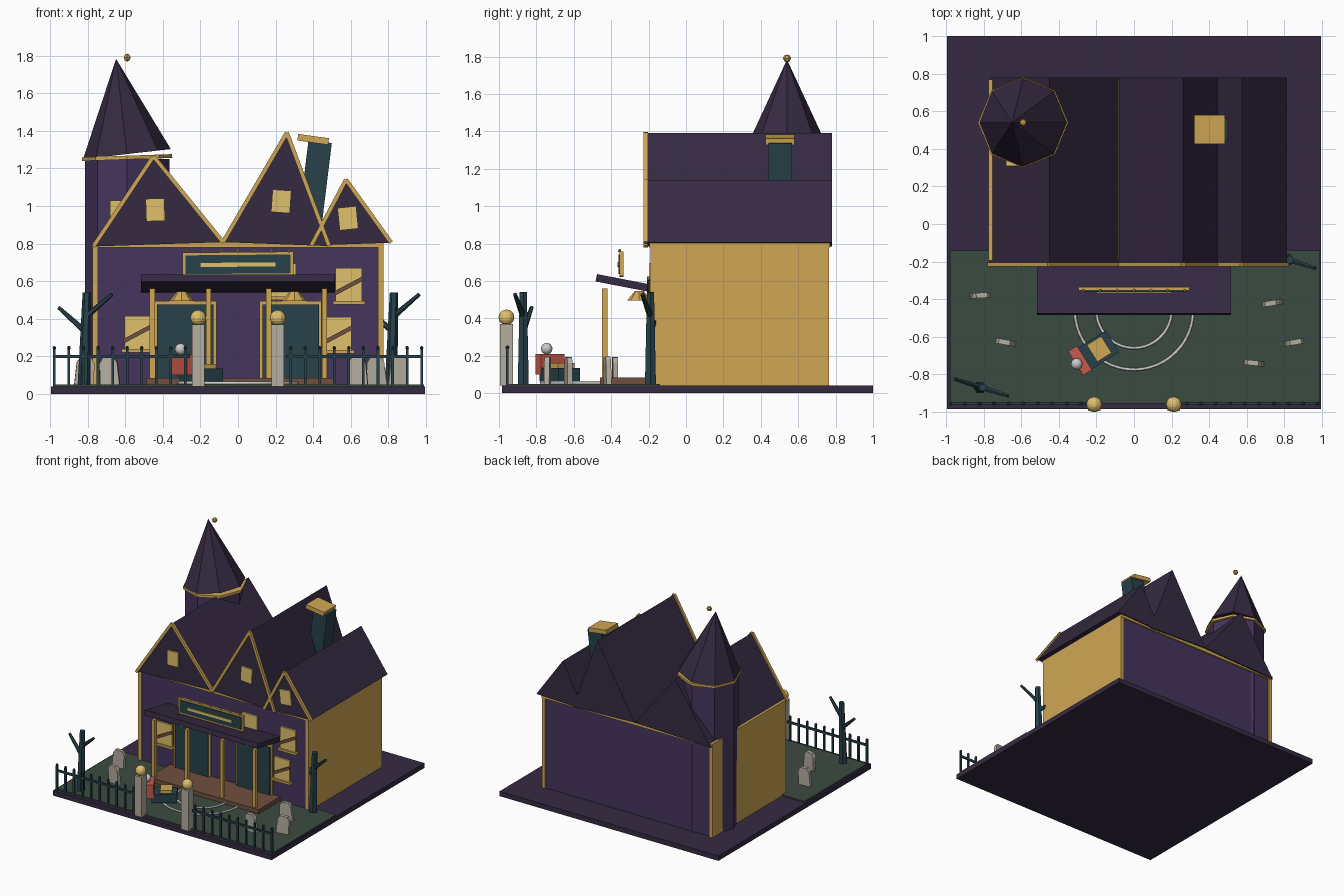
import bpy, bmesh, math
from mathutils import Vector, Matrix

if "Cube" in bpy.data.objects:
    bpy.data.objects.remove(bpy.data.objects["Cube"])


def material(name, rgb):
    m = bpy.data.materials.new(name)
    m.diffuse_color = (*rgb, 1)
    m.use_nodes = True
    m.node_tree.nodes["Principled BSDF"].inputs["Base Color"].default_value = m.diffuse_color
    return m


WALL = material("wall_purple", (0.06, 0.035, 0.11))
ROOF = material("roof_purple", (0.036, 0.023, 0.055))
GOLD = material("gold", (0.63, 0.39, 0.09))
GLOW = material("window_yellow", (0.74, 0.53, 0.15))
TEAL = material("teal", (0.02, 0.055, 0.068))
LAWN = material("lawn_green", (0.044, 0.07, 0.051))
WOOD = material("wood_brown", (0.16, 0.08, 0.05))
CORAL = material("coral", (0.58, 0.10, 0.07))
STONE = material("stone", (0.46, 0.42, 0.35))
WHITE = material("white", (0.75, 0.75, 0.72))


def finish(name, bm, mat, matrix=None):
    bmesh.ops.recalc_face_normals(bm, faces=bm.faces)
    me = bpy.data.meshes.new(name)
    bm.to_mesh(me)
    bm.free()
    me.materials.append(mat)
    ob = bpy.data.objects.new(name, me)
    if matrix is not None:
        ob.matrix_world = matrix
    bpy.context.collection.objects.link(ob)
    return ob


def place(loc, rot):
    r = [math.radians(a) for a in rot]
    return (Matrix.Translation(loc) @ Matrix.Rotation(r[2], 4, 'Z')
            @ Matrix.Rotation(r[1], 4, 'Y') @ Matrix.Rotation(r[0], 4, 'X'))


def box(name, loc, size, mat, rot=(0, 0, 0)):
    bm = bmesh.new()
    bmesh.ops.create_cube(bm, size=1)
    bmesh.ops.scale(bm, vec=size, verts=bm.verts)
    return finish(name, bm, mat, place(loc, rot))


def span(name, lo, hi, mat):
    lo, hi = Vector(lo), Vector(hi)
    return box(name, (lo + hi) / 2, hi - lo, mat)


def cone(name, loc, r1, r2, h, mat, n=8, rot=(0, 0, 0)):
    bm = bmesh.new()
    bmesh.ops.create_cone(bm, cap_ends=True, segments=n, radius1=r1, radius2=r2, depth=h)
    return finish(name, bm, mat, place(loc, rot))


def ball(name, loc, r, mat, u=8, v=6, smooth=False):
    bm = bmesh.new()
    bmesh.ops.create_uvsphere(bm, u_segments=u, v_segments=v, radius=r)
    for f in bm.faces:
        f.smooth = smooth
    return finish(name, bm, mat, Matrix.Translation(loc))


def limb(name, a, b, r1, r2, mat, n=6):
    a, b = Vector(a), Vector(b)
    ob = cone(name, (0, 0, 0), r1, r2, (b - a).length, mat, n)
    ob.matrix_world = Matrix.Translation((a + b) / 2) @ (b - a).to_track_quat('Z', 'Y').to_matrix().to_4x4()
    return ob


def prism(name, pts, y0, y1, mat, matrix=None):
    # x-z profile pushed along y
    bm = bmesh.new()
    f = bm.faces.new([bm.verts.new((x, y0, z)) for x, z in pts])
    g = bmesh.ops.extrude_face_region(bm, geom=[f])['geom']
    bmesh.ops.translate(bm, vec=(0, y1 - y0, 0), verts=[v for v in g if isinstance(v, bmesh.types.BMVert)])
    return finish(name, bm, mat, matrix)


# ground and house body
span("base", (-0.995, -0.985, 0), (0.995, 1.0, 0.04), ROOF)
span("lawn", (-0.98, -0.955, 0.04), (0.99, -0.14, 0.05), LAWN)
span("house_body", (-0.75, -0.18, 0.04), (0.75, 0.755, 0.8), WALL)
for s in (-1, 1):
    box("side_wall", (s * 0.76, 0.287, 0.42), (0.03, 0.955, 0.76), GOLD)
span("eaves_trim", (-0.775, -0.195, 0.78), (0.775, 0.77, 0.81), GOLD)

# crooked gables with rake trim and window
gables = [((-0.77, 0.785), (-0.45, 1.265), (-0.08, 0.808), (-0.44, 0.98), -2),
          ((-0.08, 0.808), (0.26, 1.39), (0.485, 0.787), (0.23, 1.025), 4),
          ((0.39, 0.79), (0.575, 1.14), (0.815, 0.805), (0.585, 0.935), -6)]
for a, b, c, w, tilt in gables:
    prism("gable_roof", (a, b, c), -0.21, 0.78, ROOF)
    for p, q in ((a, b), (b, c)):
        dx, dz = q[0] - p[0], q[1] - p[1]
        box("rake_trim", ((p[0] + q[0]) / 2, -0.215, (p[1] + q[1]) / 2),
            (math.hypot(dx, dz), 0.022, 0.022), GOLD, (0, -math.degrees(math.atan2(dz, dx)), 0))
    box("gable_window", (w[0], -0.212, w[1]), (0.1, 0.02, 0.12), GLOW, (0, tilt, 0))

# turret
cone("turret", (-0.59, 0.54, 0.645), 0.222, 0.225, 1.21, WALL)
cone("turret_ring", (-0.59, 0.54, 1.258), 0.24, 0.24, 0.02, GOLD, 8, (0, -2, 0))
cone("turret_roof", (-0.62, 0.54, 1.53), 0.235, 0, 0.51, ROOF, 8, (0, -6.5, 0))
ball("turret_finial", (-0.59, 0.54, 1.79), 0.021, GOLD, 6, 4)
box("turret_window", (-0.62, 0.335, 0.965), (0.12, 0.05, 0.13), GLOW)

# leaning chimney
box("chimney", (0.405, 0.503, 1.08), (0.125, 0.125, 0.53), TEAL, (0, 7, 0))
box("chimney_cap", (0.4, 0.503, 1.355), (0.165, 0.155, 0.035), GOLD, (0, 8, 0))

# porch
span("porch_floor", (-0.49, -0.46, 0.04), (0.51, -0.18, 0.085), WOOD)
box("porch_roof", (0, -0.33, 0.588), (1.03, 0.305, 0.04), ROOF, (-11, 0, 0))
for x in (-0.457, -0.157, 0.163, 0.46):
    box("porch_post", (x, -0.435, 0.32), (0.028, 0.028, 0.48), GOLD)
for s in (-1, 1):
    box("door_frame", (s * 0.28, -0.185, 0.29), (0.33, 0.02, 0.41), GOLD)
    box("door", (s * 0.28, -0.195, 0.28), (0.3, 0.02, 0.39), TEAL)
    cone("porch_lamp", (s * 0.3, -0.25, 0.52), 0.065, 0.025, 0.05, GOLD, 8)

# sign board above porch
box("sign_frame", (0, -0.345, 0.69), (0.59, 0.02, 0.13), GOLD, (0, -0.5, 0))
box("sign_panel", (0, -0.352, 0.69), (0.56, 0.02, 0.1), TEAL, (0, -0.5, 0))
box("sign_bar", (0, -0.36, 0.688), (0.4, 0.015, 0.022), GLOW, (0, -0.5, 0))
for i in range(7):
    ball("sign_bulb", (-0.27 + i * 0.09, -0.355, 0.762), 0.009, GOLD, 6, 4)

# boarded windows
for x, z, boarded in ((0.59, 0.575, 1), (0.535, 0.315, 1), (-0.535, 0.32, 1), (0.24, 0.6, 0)):
    box("window", (x, -0.185, z), (0.14, 0.02, 0.19), GLOW)
    box("window_sill", (x, -0.19, z - 0.09), (0.17, 0.035, 0.018), GOLD)
    if boarded:
        box("window_board", (x, -0.2, z), (0.17, 0.015, 0.022), WOOD, (0, -28, 0))

# front fence and gate posts
for s in (-1, 1):
    for z in (0.2,):
        box("fence_rail", (s * 0.62, -0.955, z), (0.73, 0.014, 0.016), TEAL)
    for i in range(10):
        x = s * (0.28 + i * 0.0775)
        box("fence_picket", (x, -0.955, 0.14), (0.014, 0.014, 0.2), TEAL)
        ball("picket_tip", (x, -0.955, 0.245), 0.011, TEAL, 6, 4)
    box("gate_post", (s * 0.212, -0.96, 0.205), (0.066, 0.07, 0.33), STONE)
    ball("gate_globe", (s * 0.212, -0.96, 0.405), 0.042, GLOW, 12, 8)

# bare trees
for x, y in ((-0.81, -0.87), (0.825, -0.19)):
    limb("tree_trunk", (x - 0.01, y, 0.04), (x + 0.005, y, 0.54), 0.034, 0.022, TEAL)
    limb("tree_branch_left", (x, y, 0.33), (x - 0.145, y + 0.045, 0.46), 0.017, 0.01, TEAL)
    limb("tree_branch_right", (x, y, 0.41), (x + 0.14, y - 0.045, 0.53), 0.017, 0.01, TEAL)

# gravestones
stone = ((-0.052, 0), (0.052, 0), (0.047, 0.12), (0.03, 0.148), (-0.03, 0.148), (-0.047, 0.12))
for x, y, turn, lean in ((-0.82, -0.38, 3, 4), (-0.68, -0.63, -10, -4), (0.74, -0.42, 9, -5),
                         (0.85, -0.63, 10, 4), (0.64, -0.74, -6, -3)):
    prism("gravestone", stone, -0.014, 0.014, STONE, place((x, y, 0.045), (0, lean, turn)))

# ride rails
for r in (0.2, 0.315):
    cu = bpy.data.curves.new("ride_rail", 'CURVE')
    cu.dimensions = '3D'
    cu.bevel_depth = 0.008
    cu.bevel_resolution = 1
    sp = cu.splines.new('POLY')
    sp.points.add(24)
    for i, p in enumerate(sp.points):
        t = math.pi * (1 + i / 24)
        p.co = (r * math.cos(t), -0.46 + r * math.sin(t), 0.058, 1)
    cu.materials.append(WHITE)
    bpy.context.collection.objects.link(bpy.data.objects.new("ride_rail", cu))

# ride car with passenger
box("car_body", (-0.195, -0.675, 0.1), (0.19, 0.135, 0.07), TEAL, (0, 0, 32))
box("car_seat", (-0.185, -0.665, 0.135), (0.09, 0.105, 0.05), GOLD, (0, 0, 32))
box("car_back", (-0.287, -0.727, 0.155), (0.055, 0.15, 0.11), CORAL, (0, 0, 32))
ball("passenger_head", (-0.305, -0.745, 0.238), 0.031, WHITE, 12, 8, True)
